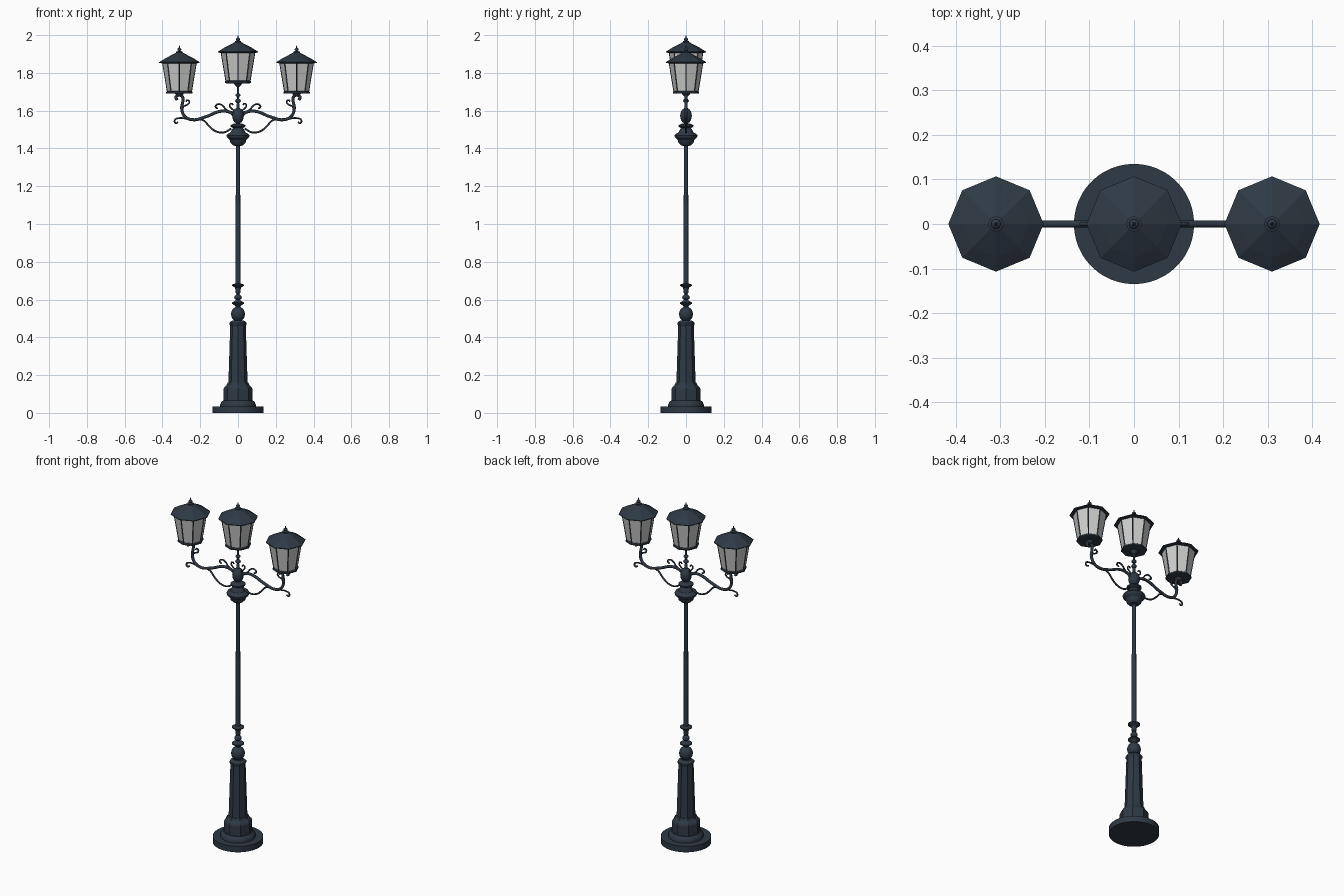
import bpy, bmesh, math
from mathutils import Vector

if "Cube" in bpy.data.objects:
    bpy.data.objects.remove(bpy.data.objects["Cube"], do_unlink=True)


def material(name, rgb):
    m = bpy.data.materials.new(name)
    m.use_nodes = True
    m.diffuse_color = (*rgb, 1)
    m.node_tree.nodes["Principled BSDF"].inputs["Base Color"].default_value = (*rgb, 1)
    return m


IRON = material("dark blue iron", (0.028, 0.041, 0.058))
GLASS = material("pale grey glass", (0.62, 0.62, 0.61))


def finish(name, bm, mat, loc=(0, 0, 0), smooth=True):
    bmesh.ops.recalc_face_normals(bm, faces=bm.faces)
    me = bpy.data.meshes.new(name)
    bm.to_mesh(me)
    bm.free()
    me.materials.append(mat)
    ob = bpy.data.objects.new(name, me)
    bpy.context.collection.objects.link(ob)
    ob.location = loc
    if smooth:
        bpy.ops.object.select_all(action="DESELECT")
        ob.select_set(True)
        bpy.context.view_layer.objects.active = ob
        bpy.ops.object.shade_smooth_by_angle(angle=math.radians(32))
    return ob


def turned(profile, sides):
    """Spin (radius, height) pairs round the vertical axis, ends fanned shut."""
    bm = bmesh.new()
    rings = [[bm.verts.new((r * math.cos(a), r * math.sin(a), z))
              for a in (math.tau * i / sides for i in range(sides))] for r, z in profile]
    for low, high in zip(rings, rings[1:]):
        for i in range(sides):
            j = (i + 1) % sides
            bm.faces.new((low[i], low[j], high[j], high[i]))
    for ring, (r, z) in ((rings[0], profile[0]), (rings[-1], profile[-1])):
        tip = bm.verts.new((0, 0, z))
        for i in range(sides):
            bm.faces.new((ring[i], ring[(i + 1) % sides], tip))
    return bm


def bead(radius, z, half, steps=8):
    """Profile of a rounded bulge."""
    angles = [math.pi * (0.1 + 0.8 * i / steps) for i in range(steps + 1)]
    return [(radius * math.sin(a), z - half * math.cos(a)) for a in angles]


def rod(name, points, radius):
    """Smooth round bar through points in the x-z plane."""
    cu = bpy.data.curves.new(name, "CURVE")
    cu.dimensions = "3D"
    cu.bevel_depth = radius
    cu.bevel_resolution = 2
    cu.resolution_u = 6
    cu.use_fill_caps = True
    sp = cu.splines.new("BEZIER")
    sp.bezier_points.add(len(points) - 1)
    for p, (x, z) in zip(sp.bezier_points, points):
        p.co = (x, 0, z)
        p.handle_left_type = p.handle_right_type = "AUTO"
    cu.materials.append(IRON)
    ob = bpy.data.objects.new(name, cu)
    bpy.context.collection.objects.link(ob)


# Base: round foot, moulding and eight-sided plinth
finish("base_disc", turned([(0.135, 0), (0.135, 0.035)], 48), IRON)
finish("base_moulding", turned([(0.094, 0.035), (0.094, 0.045), (0.088, 0.058),
                                (0.078, 0.066)], 40), IRON)
finish("plinth", turned([(0.077, 0.06), (0.077, 0.125), (0.072, 0.135),
                         (0.06, 0.148), (0.055, 0.16)], 8), IRON, smooth=False)

# Panelled shaft: recessed panel on each long side
bm = turned([(0.051, 0.155), (0.041, 0.465)], 8)
panels = [f for f in bm.faces if len(f.verts) == 4]
bmesh.ops.inset_individual(bm, faces=panels, thickness=0.006, depth=-0.003)
finish("panelled_shaft", bm, IRON, smooth=False)
finish("shaft_cap", turned([(0.041, 0.46), (0.046, 0.468), (0.046, 0.477),
                            (0.03, 0.49)], 8), IRON, smooth=False)

# Turned neck and pole
neck = [(0.024, 0.48)] + bead(0.037, 0.523, 0.04) + [(0.016, 0.568), (0.032, 0.578),
        (0.032, 0.584), (0.015, 0.594)] + bead(0.02, 0.612, 0.016) + [
        (0.013, 0.635), (0.013, 0.65), (0.017, 0.664), (0.033, 0.674), (0.033, 0.679), (0.012, 0.686)]
finish("turned_neck", turned(neck, 28), IRON)
finish("pole", turned([(0.0135, 0.67), (0.011, 1.43)], 20), IRON)

# Head: cup, collar, hub and spindle carrying the middle lantern
cup = [(0.011, 1.413), (0.026, 1.416), (0.04, 1.43), (0.044, 1.446), (0.058, 1.458), (0.061, 1.468),
       (0.056, 1.476), (0.04, 1.484), (0.033, 1.498), (0.026, 1.508), (0.04, 1.516),
       (0.04, 1.523), (0.02, 1.532)]
finish("head_cup", turned(cup, 28), IRON)
finish("head_hub", turned(bead(0.031, 1.573, 0.042), 24), IRON)
spindle = [(0.009, 1.6), (0.008, 1.635)] + bead(0.015, 1.652, 0.012) + [(0.007, 1.668)] + \
    bead(0.014, 1.682, 0.009) + [(0.006, 1.695), (0.006, 1.725), (0.018, 1.738), (0.024, 1.75)]
finish("head_spindle", turned(spindle, 20), IRON)

# Scrolled arms, mirrored left and right
ARM_PARTS = {
    "arm": (0.008, [(0.02, 1.575), (0.045, 1.592), (0.09, 1.597), (0.175, 1.566), (0.24, 1.552),
                    (0.28, 1.568), (0.298, 1.61), (0.292, 1.65), (0.293, 1.671), (0.31, 1.682),
                    (0.329, 1.671), (0.322, 1.656)]),
    "upper_curl": (0.0045, [(0.02, 1.59), (0.06, 1.603), (0.083, 1.628), (0.107, 1.634),
                            (0.119, 1.62), (0.106, 1.611)]),
    "lower_brace": (0.005, [(0.035, 1.505), (0.075, 1.485), (0.12, 1.492), (0.15, 1.515),
                            (0.185, 1.55), (0.215, 1.556)]),
    "outer_curl": (0.0045, [(0.23, 1.553), (0.275, 1.558), (0.315, 1.56), (0.335, 1.55),
                            (0.33, 1.534), (0.317, 1.539)]),
    "inner_curl": (0.0045, [(0.297, 1.595), (0.288, 1.622), (0.268, 1.632), (0.258, 1.645),
                            (0.268, 1.656), (0.276, 1.648)]),
}
for side, s in (("left", 1), ("right", -1)):
    for part, (radius, pts) in ARM_PARTS.items():
        rod(f"{side}_{part}", [(s * x, z) for x, z in pts], radius)
    rod(f"{side}_hub_curl", [(s * x, z) for x, z in ((0.02, 1.6), (0.035, 1.612), (0.045, 1.628),
                                                     (0.034, 1.638), (0.026, 1.63))], 0.004)


def lantern(name, x, z):
    at = (x, 0, z)
    cage = [(0.062, 0.004), (0.089, 0.165)]
    finish(name + "_glass", turned(cage, 8), GLASS, at, False)
    frame = finish(name + "_frame", turned(cage, 8), IRON, at, False)
    wire = frame.modifiers.new("bars", "WIREFRAME")
    wire.thickness = 0.008
    wire.offset = 0
    finish(name + "_bottom_rim", turned([(0.064, 0), (0.07, 0.002), (0.07, 0.01), (0.064, 0.014),
                                         (0.06, 0.01), (0.06, 0.002), (0.064, 0)], 8), IRON, at, False)
    finish(name + "_roof", turned([(0.088, 0.16), (0.107, 0.163), (0.107, 0.167), (0.075, 0.187),
                                   (0.016, 0.218)], 8), IRON, at, False)
    finial = [(0.017, 0.212), (0.017, 0.222), (0.008, 0.226)] + bead(0.011, 0.234, 0.008) + [
        (0.004, 0.243), (0.001, 0.255)]
    finish(name + "_finial", turned(finial, 16), IRON, at)


lantern("middle_lantern", 0, 1.745)
for side, s in (("left", 1), ("right", -1)):
    lantern(side + "_lantern", s * 0.31, 1.69)
    finish(side + "_lantern_seat", turned([(0.01, 1.676), (0.022, 1.688), (0.024, 1.696)], 16),
           IRON, (s * 0.31, 0, 0))
